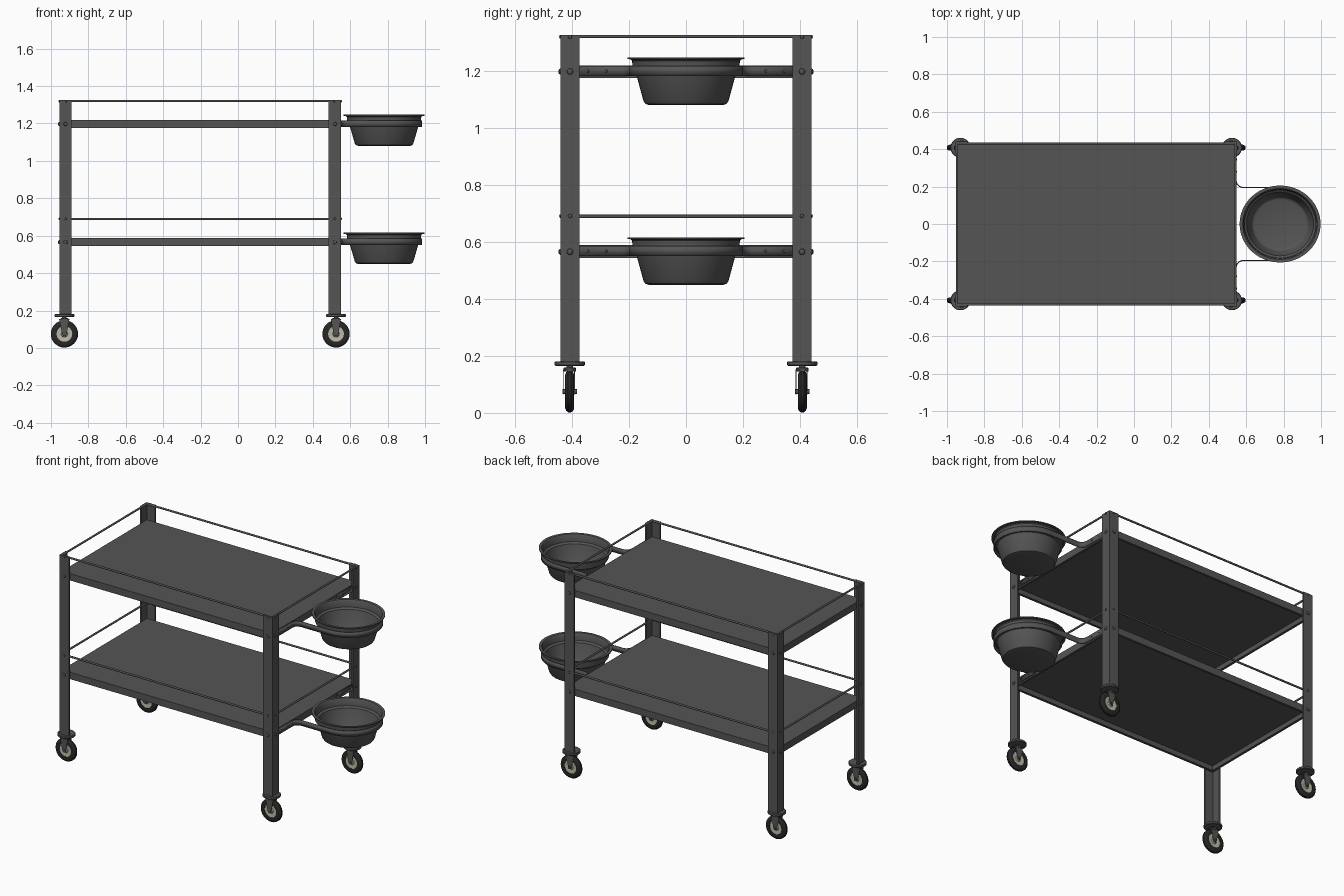
import bpy, bmesh, math
from mathutils import Matrix, Vector

if "Cube" in bpy.data.objects:
    bpy.data.objects.remove(bpy.data.objects["Cube"])

CX = -0.202           # middle of the frame in x
HX, HY = 0.753, 0.44  # half size of the frame
SHELVES = (0.588, 1.219)


def mat(name, rgb):
    m = bpy.data.materials.new(name)
    m.diffuse_color = (*rgb, 1)
    m.use_nodes = True
    m.node_tree.nodes["Principled BSDF"].inputs["Base Color"].default_value = m.diffuse_color
    return m


STEEL = mat("dark_steel", (0.09, 0.09, 0.09))
RUBBER = mat("rubber", (0.02, 0.02, 0.02))
HUB = mat("hub_cream", (0.5, 0.47, 0.38))


def finish(bm, name, material=STEEL, smooth=True):
    bmesh.ops.recalc_face_normals(bm, faces=bm.faces)
    me = bpy.data.meshes.new(name)
    bm.to_mesh(me)
    bm.free()
    me.materials.append(material)
    ob = bpy.data.objects.new(name, me)
    bpy.context.collection.objects.link(ob)
    if smooth:
        bpy.ops.object.select_all(action='DESELECT')
        bpy.context.view_layer.objects.active = ob
        ob.select_set(True)
        bpy.ops.object.shade_smooth_by_angle(angle=math.radians(35))
    return ob


def prism(name, pts, depth, matrix=Matrix(), material=STEEL):
    """Polygon in xy pulled up along z, then placed."""
    bm = bmesh.new()
    f = bm.faces.new([bm.verts.new((x, y, 0)) for x, y in pts])
    r = bmesh.ops.extrude_face_region(bm, geom=[f])
    bmesh.ops.translate(bm, vec=(0, 0, depth),
                        verts=[v for v in r['geom'] if isinstance(v, bmesh.types.BMVert)])
    bmesh.ops.transform(bm, matrix=matrix, verts=bm.verts)
    return finish(bm, name, material, False)


def lathe(name, prof, matrix=Matrix(), material=STEEL, seg=32):
    """Spin an (r, z) profile about z, then place it."""
    bm = bmesh.new()
    vs = [bm.verts.new((r, 0, z)) for r, z in prof]
    es = [bm.edges.new(p) for p in zip(vs, vs[1:])]
    bmesh.ops.spin(bm, geom=vs + es, axis=(0, 0, 1), cent=(0, 0, 0),
                   angle=math.tau, steps=seg, use_duplicate=False)
    bmesh.ops.remove_doubles(bm, verts=bm.verts, dist=1e-5)
    bmesh.ops.transform(bm, matrix=matrix, verts=bm.verts)
    return finish(bm, name, material)


def facing(pos, direction):
    return Matrix.Translation(pos) @ Vector((0, 0, 1)).rotation_difference(Vector(direction)).to_matrix().to_4x4()


def rod(name, a, b, r, material=STEEL, seg=12):
    a, b = Vector(a), Vector(b)
    n = (b - a).length
    return lathe(name, [(0, 0), (r, 0), (r, n), (0, n)], facing(a, b - a), material, seg)


def bolt(name, pos, direction, r):
    return lathe(name, [(r, 0), (r * 0.87, r * 0.35), (r * 0.5, r * 0.6), (0, r * 0.7)],
                 facing(pos, direction), seg=12)


# angle-iron legs with bolts, and casters below them
W, T = 0.066, 0.01
for sx in (-1, 1):
    for sy in (-1, 1):
        ell = [(0, 0), (W, 0), (W, T), (T, T), (T, W), (0, W)]
        pts = [(CX + sx * (HX - x), sy * (HY - y)) for x, y in ell]
        prism("leg", pts, 1.145, Matrix.Translation((0, 0, 0.18)))
        for z, r in ((0.565, 0.011), (1.197, 0.011), (0.69, 0.007), (1.319, 0.007)):
            bolt("leg_bolt", (CX + sx * (HX - 0.033), sy * HY, z), (0, sy, 0), r)
            bolt("leg_bolt", (CX + sx * HX, sy * (HY - 0.033), z), (sx, 0, 0), r)

        cx, cy = CX + sx * 0.726, sy * 0.408
        at = Matrix.Translation((cx, cy, 0))
        lathe("caster_flange", [(0, 0.165), (0.05, 0.165), (0.053, 0.168), (0.053, 0.178),
                                (0.05, 0.181), (0, 0.181)], at)
        lathe("caster_swivel", [(0, 0.145), (0.022, 0.145), (0.022, 0.158),
                                (0.012, 0.16), (0.012, 0.166), (0, 0.166)], at, seg=20)
        wheel = Matrix.Translation((cx, cy, 0.075)) @ Matrix.Rotation(math.pi / 2, 4, 'X')
        lathe("tire", [(0.042, -0.014), (0.058, -0.016), (0.068, -0.012), (0.073, -0.005), (0.073, 0.005),
                       (0.068, 0.012), (0.058, 0.016), (0.042, 0.014), (0.042, -0.014)], wheel, RUBBER)
        lathe("wheel_hub", [(0, -0.014), (0.014, -0.014), (0.018, -0.009), (0.043, -0.011), (0.043, 0.011),
                            (0.018, 0.009), (0.014, 0.014), (0, 0.014)], wheel, HUB)
        rod("axle", (cx, cy - 0.025, 0.075), (cx, cy + 0.025, 0.075), 0.008)
        # fork: two tapered cheeks and a crown
        cheek = [(-0.028, 0.078), (-0.03, 0.072), (0.026, 0.078), (0.012, 0.0), (0.007, -0.01),
                 (-0.007, -0.01), (-0.012, 0.0)]
        cheek = [cheek[0]] + cheek[2:]
        for y in (-0.018, 0.021):
            prism("fork_cheek", cheek, 0.003, wheel @ Matrix.Translation((0, 0, y - 0.0)))
        prism("fork_crown", [(-0.028, 0.074), (0.026, 0.074), (0.026, 0.079), (-0.028, 0.079)],
              0.042, wheel @ Matrix.Translation((0, 0, -0.018 - 0.003)))


def shelf(z):
    """Folded pan: top sheet, lips turned down, small flange turned in."""
    bm = bmesh.new()
    rings = [(0, 0), (0, -0.044), (0.014, -0.044), (0.014, -0.040), (0.004, -0.040), (0.004, -0.004)]
    loops = []
    for inset, dz in rings:
        x, y = HX - T - inset, HY - T - inset
        loops.append([bm.verts.new((CX + a * x, b * y, z + dz))
                      for a, b in ((-1, -1), (1, -1), (1, 1), (-1, 1))])
    for p, q in zip(loops, loops[1:]):
        for i in range(4):
            j = (i + 1) % 4
            bm.faces.new((p[i], p[j], q[j], q[i]))
    bm.faces.new(loops[0])
    bm.faces.new(loops[-1])
    finish(bm, "shelf", smooth=False)


def strap(z):
    """Flat band bolted to the shelf end and bent around the bowl."""
    half = [(0.545, 0.374), (0.545, 0.235)]
    half += [(0.585 - 0.04 * math.cos(t), 0.235 - 0.04 * math.sin(t))
             for t in (math.pi / 10 * i for i in range(1, 6))]
    half += [(0.781 + 0.2 * math.sin(t), 0.195 * math.cos(t))
             for t in (math.pi / 32 * i for i in range(17))]
    path = half + [(x, -y) for x, y in reversed(half[:-1])]
    bm = bmesh.new()
    low = [bm.verts.new((x, y, z - 0.017)) for x, y in path]
    high = [bm.verts.new((x, y, z + 0.017)) for x, y in path]
    for i in range(len(path) - 1):
        bm.faces.new((low[i], low[i + 1], high[i + 1], high[i]))
    ob = finish(bm, "bowl_strap")
    m = ob.modifiers.new("thickness", 'SOLIDIFY')
    m.thickness, m.offset = 0.006, 0


bowl_profile = [(0, 0), (0.138, 0), (0.15, 0.004), (0.157, 0.014), (0.184, 0.108), (0.196, 0.116),
                (0.199, 0.155), (0.204, 0.160), (0.2165, 0.161), (0.2165, 0.167), (0.200, 0.166),
                (0.194, 0.158), (0.191, 0.121), (0.179, 0.112), (0.153, 0.017), (0.147, 0.009),
                (0.137, 0.005), (0, 0.005)]

for z in SHELVES:
    shelf(z)
    # guard rails on all four sides
    zr = z + 0.101
    for s in (-1, 1):
        rod("side_rail", (CX - HX + 0.01, s * 0.431, zr), (CX + HX - 0.01, s * 0.431, zr), 0.006)
        rod("end_rail", (CX + s * (HX - 0.009), -0.43, zr), (CX + s * (HX - 0.009), 0.43, zr), 0.006)
    # bowl and its holder
    strap(z - 0.02)
    for y in (-0.345, -0.28, 0.28, 0.345):
        bolt("strap_rivet", (0.548, y, z - 0.02), (1, 0, 0), 0.005)
    lathe("bowl", bowl_profile, Matrix.Translation((0.781, 0, z - 0.139)) @ Matrix.Diagonal((1, 0.95, 1, 1)), seg=48)
